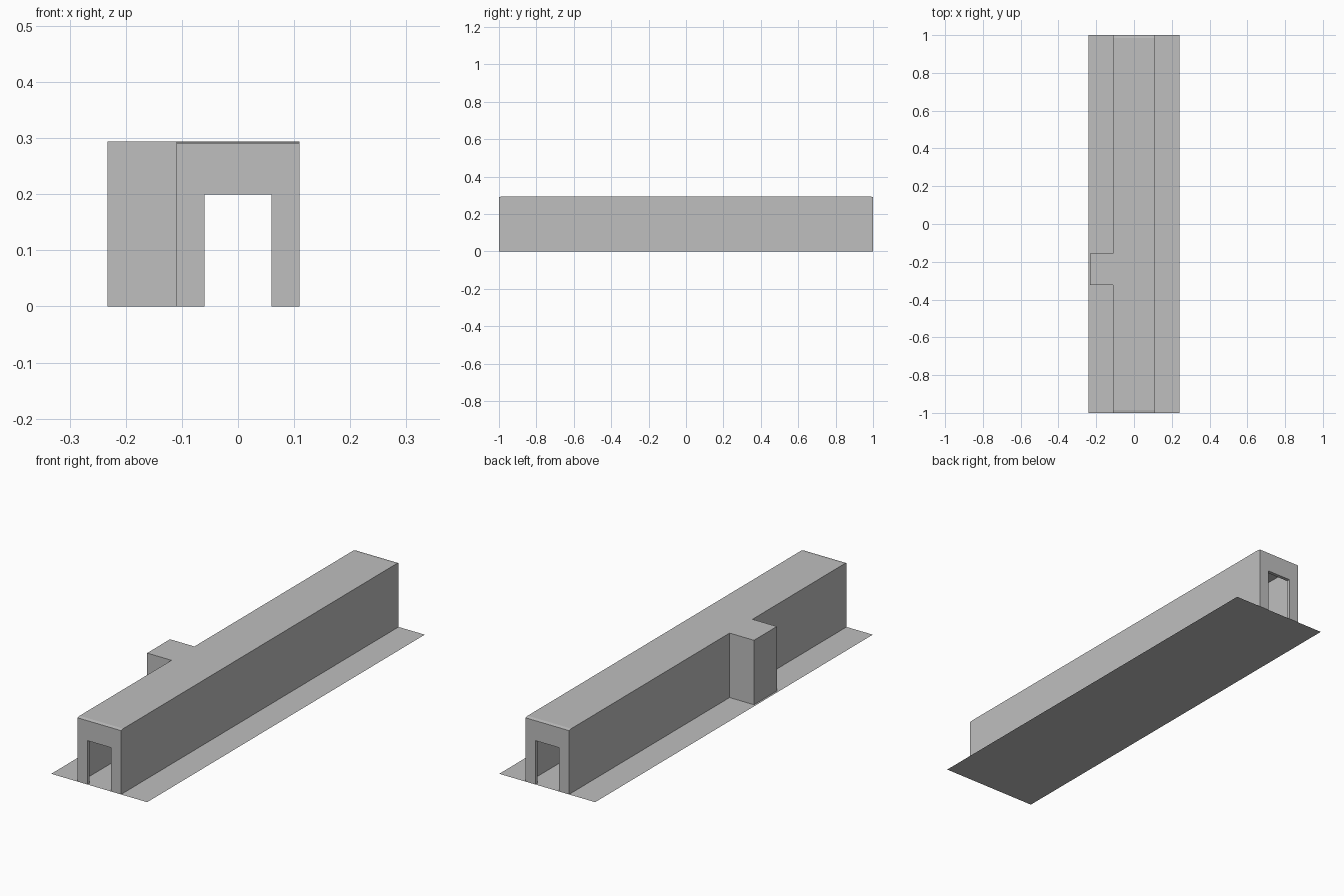
import bpy
import bmesh
from mathutils import Vector

default = bpy.data.objects.get("Cube")
if default:
    bpy.data.objects.remove(default, do_unlink=True)

GREY = (0.52, 0.52, 0.52, 1)
concrete = bpy.data.materials.new("plain grey")
concrete.use_nodes = True
concrete.diffuse_color = GREY
concrete.node_tree.nodes["Principled BSDF"].inputs["Base Color"].default_value = GREY


def prism(name, outline, width):
    """Extrude an outline by the vector width; a zero width leaves a flat sheet."""
    bm = bmesh.new()
    face = bm.faces.new([bm.verts.new(p) for p in outline])
    if width:
        made = bmesh.ops.extrude_face_region(bm, geom=[face])["geom"]
        verts = [g for g in made if isinstance(g, bmesh.types.BMVert)]
        bmesh.ops.translate(bm, verts=verts, vec=Vector(width))
        bmesh.ops.recalc_face_normals(bm, faces=bm.faces)
    mesh = bpy.data.meshes.new(name)
    bm.to_mesh(mesh)
    bm.free()
    mesh.materials.append(concrete)
    obj = bpy.data.objects.new(name, mesh)
    bpy.context.collection.objects.link(obj)
    return obj


def box(name, x0, x1, y0, y1, z0, z1):
    base = [(x0, y0, z0), (x1, y0, z0), (x1, y1, z0), (x0, y1, z0)]
    return prism(name, base, (0, 0, z1 - z0))


def combine(target, helper, operation):
    """Apply a boolean straight away and drop the helper."""
    helper.hide_render = True
    mod = target.modifiers.new(operation.lower(), "BOOLEAN")
    mod.operation, mod.object, mod.solver = operation, helper, "EXACT"
    bpy.context.view_layer.objects.active = target
    bpy.ops.object.modifier_apply(modifier=mod.name)
    bpy.data.objects.remove(helper, do_unlink=True)


HALF, END, TOP = 0.11, 1.0, 0.294      # corridor half width, half length, roof
WALL = 0.012

# Long corridor: side profile with slightly sloped roof ends
profile = [(-END, 0), (END, 0), (END, TOP - 0.003),
           (END - 0.016, TOP), (0.016 - END, TOP), (-END, TOP - 0.003)]
corridor = prism("corridor_walls", [(-HALF, y, z) for y, z in profile], (2 * HALF, 0, 0))

# Side alcove joined to the right wall
combine(corridor, box("alcove", -0.233, -0.05, -0.322, -0.157, 0, TOP), "UNION")

# Hollow rooms, then the doorway through both ends
combine(corridor, box("corridor_hollow", WALL - HALF, HALF - WALL,
                      0.016 - END, END - 0.016, -0.1, TOP - WALL), "DIFFERENCE")
combine(corridor, box("alcove_hollow", WALL - 0.233, -0.05,
                      WALL - 0.322, -0.157 - WALL, -0.1, TOP - WALL), "DIFFERENCE")
combine(corridor, box("doorways", -0.06, 0.06, -1.1, 1.1, -0.1, 0.2), "DIFFERENCE")

# Leave the wall feet open where they meet the ground sheet
bm = bmesh.new()
bm.from_mesh(corridor.data)
feet = [f for f in bm.faces if all(v.co.z < 0.001 for v in f.verts)]
bmesh.ops.delete(bm, geom=feet, context="FACES")
bm.to_mesh(corridor.data)
bm.free()

# Ground sheet
prism("ground_sheet", [(-0.242, -END, 0), (0.242, -END, 0),
                       (0.242, END, 0), (-0.242, END, 0)], None)
